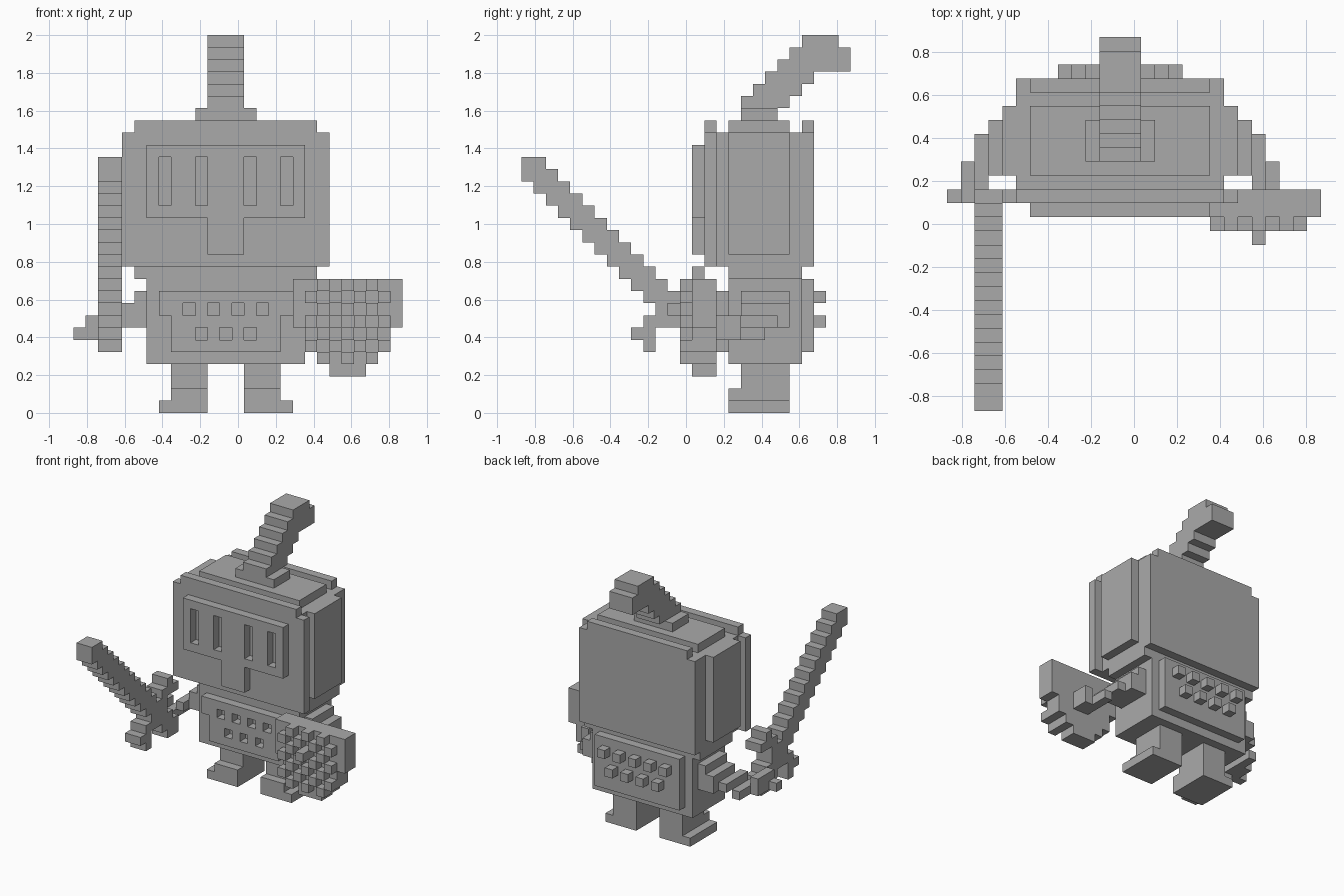
import bpy
import bmesh
from mathutils import Vector

VOXEL = 2 / 31                      # the figure is 31 blocks tall
ORIGIN = Vector((13.5, 13.5, 0))    # block coordinates of the centre of the base
MIRROR = 25                         # the body is mirrored as x -> MIRROR - x

default_cube = bpy.data.objects.get("Cube")
if default_cube:
    bpy.data.objects.remove(default_cube, do_unlink=True)

grey = bpy.data.materials.new("plain grey")
grey.use_nodes = True
grey.diffuse_color = (0.4, 0.4, 0.4, 1)
grey.node_tree.nodes["Principled BSDF"].inputs["Base Color"].default_value = grey.diffuse_color


def box(x0, x1, y0, y1, z0, z1):
    """Set of unit blocks filling the given range."""
    return {(x, y, z) for x in range(x0, x1) for y in range(y0, y1) for z in range(z0, z1)}


def mirrored(cells):
    return {(MIRROR - 1 - x, y, z) for x, y, z in cells}


def build(name, cells):
    """Turn a set of blocks into one outer skin with merged flat faces."""
    bm = bmesh.new()
    corners = {}

    def corner(point):
        key = tuple(round(value) for value in point)
        if key not in corners:
            corners[key] = bm.verts.new((Vector(key) - ORIGIN) * VOXEL)
        return corners[key]

    for cell in sorted(cells):
        for axis in range(3):
            for side in (0, 1):
                neighbour = list(cell)
                neighbour[axis] += 2 * side - 1
                if tuple(neighbour) in cells:
                    continue
                start, u, v = Vector(cell), Vector((0, 0, 0)), Vector((0, 0, 0))
                start[axis] += side
                u[(axis + 1) % 3] = 1
                v[(axis + 2) % 3] = 1
                loop = [start, start + u, start + u + v, start + v]
                if not side:
                    loop.reverse()
                bm.faces.new([corner(point) for point in loop])
    bmesh.ops.dissolve_limit(bm, angle_limit=0.01, verts=bm.verts[:], edges=bm.edges[:])
    mesh = bpy.data.meshes.new(name)
    bm.to_mesh(mesh)
    bm.free()
    mesh.materials.append(grey)
    part = bpy.data.objects.new(name, mesh)
    bpy.context.collection.objects.link(part)
    return part


# Legs: shin, toe and a low outer sole
leg = box(8, 11, 18, 22, 0, 4) | box(8, 11, 17, 18, 0, 2) | box(7, 8, 17, 22, 0, 1)
build("right_leg", leg)
build("left_leg", mirrored(leg))

# Torso and collar
build("torso", box(6, 19, 17, 23, 4, 11) | box(5, 20, 17, 23, 11, 12))

# Chest plate with two rows of square holes
chest = box(7, 18, 16, 17, 8, 10) | box(8, 17, 16, 17, 5, 8)
chest -= {(x, 16, 8) for x in range(9, 16, 2)}
chest -= {(x, 16, 6) for x in range(10, 15, 2)}
build("chest_plate", chest)

# Back plate with two rows of studs
back = box(7, 18, 23, 24, 5, 11)
back |= {(x, 24, 9) for x in range(8, 17, 2)}
back |= {(x, 24, 7) for x in range(9, 16, 2)}
build("back_plate", back)

# Helmet: core, front rim, side panels and roof ridges
helmet = box(5, 20, 15, 24, 12, 23)
helmet |= box(4, 21, 15, 16, 12, 23)
panel = box(4, 5, 17, 22, 13, 23)
helmet |= panel | mirrored(panel)
helmet |= box(5, 20, 15, 16, 23, 24)
helmet |= box(6, 19, 17, 22, 23, 24)
helmet |= box(6, 19, 23, 24, 23, 24)
build("helmet", helmet)

# Visor with a nose guard and four slits
visor = box(6, 19, 14, 15, 16, 22) | box(11, 14, 14, 15, 13, 16)
for slit in (7, 10, 14, 17):
    visor -= box(slit, slit + 1, 14, 15, 17, 21)
build("visor", visor)

# Plume sweeping backwards in steps
plume = box(10, 15, 18, 21, 24, 25)
for step, back_end in enumerate((22, 23, 24, 27, 27, 26)):
    plume |= box(11, 14, 18 + step, back_end, 25 + step, 26 + step)
build("plume", plume)

# Arms stepping outwards and forwards
arm = box(5, 6, 18, 22, 7, 10)
arm |= box(4, 5, 18, 22, 7, 9)
arm |= box(3, 4, 17, 21, 7, 8)
arm |= box(2, 3, 16, 20, 6, 7)
arm |= box(1, 2, 16, 18, 6, 8)
build("left_arm", mirrored(arm))
build("right_arm", arm | box(1, 2, 15, 16, 6, 8) | box(0, 1, 15, 16, 6, 7))

# Sword: diagonal blade and grip, three blocks wide
sword = set()
for z in range(5, 21):
    sword |= box(2, 4, max(19 - z, 0), min(22 - z, 16), z, z + 1)
# Cross guard at right angles to the blade
for z in range(6, 12):
    sword |= box(2, 4, z + 3, z + 4, z, z + 1)
    if z < 11:
        sword |= box(2, 4, z + 3, z + 5, z, z + 1) | box(2, 4, z + 4, z + 5, z, z + 2)
sword |= box(2, 4, 10, 11, 5, 8) | box(2, 4, 13, 16, 10, 11)
build("sword", sword)

# Shield: stepped plate, checkered studs and a centre boss
shield = set()
for inset, bottom in enumerate((7, 5, 4, 3)):
    shield |= box(18 + inset, 27 - inset, 14, 16, bottom, 11)
shield |= {(x, 13, z) for x, y, z in shield
           if 19 <= x < 26 and z >= 4 and (x + z) % 2 == 0}
shield.add((22, 12, 8))
build("shield", shield)
